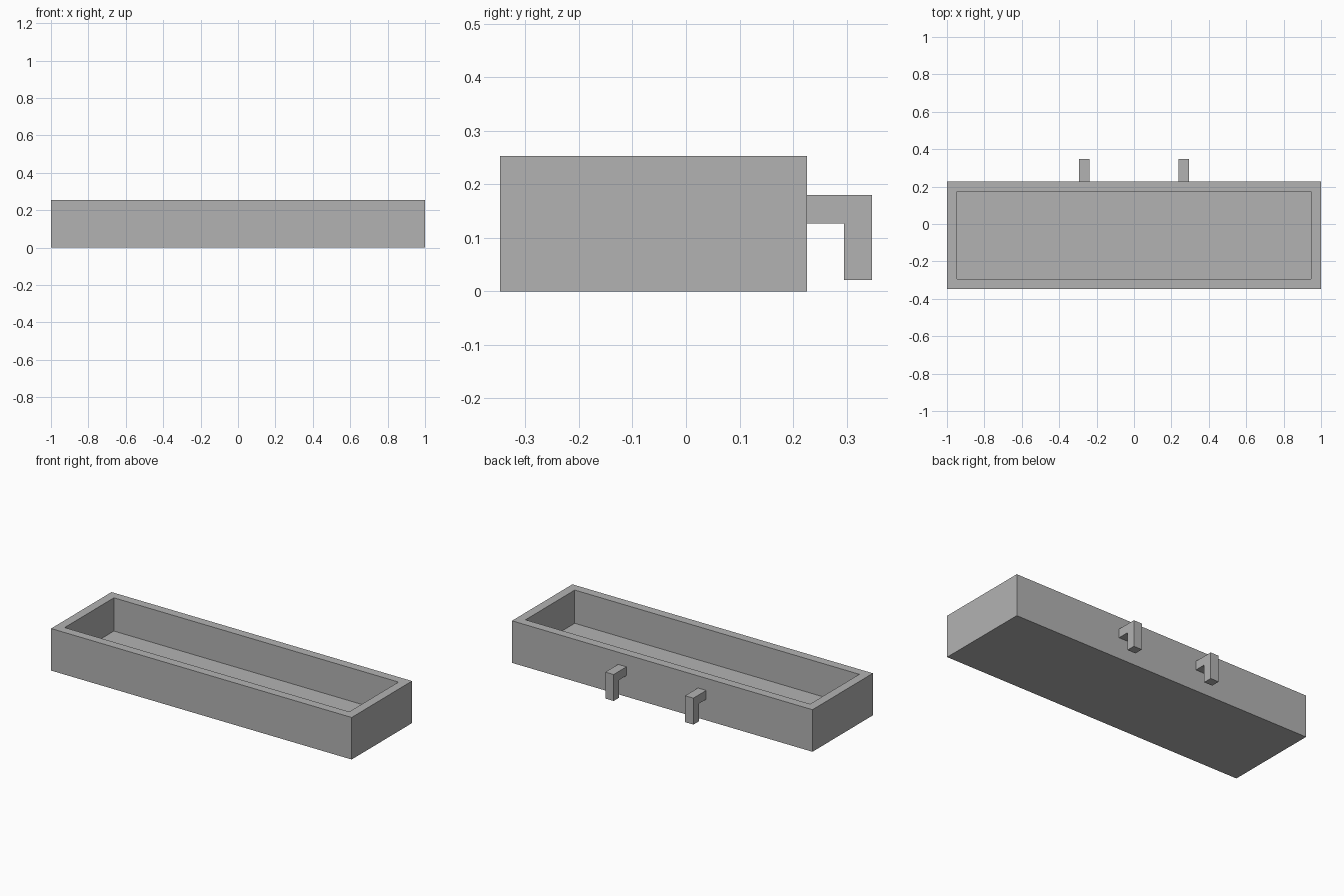
import bpy, bmesh
from mathutils import Vector

cube = bpy.data.objects.get("Cube")
if cube:
    bpy.data.objects.remove(cube, do_unlink=True)

grey = bpy.data.materials.new("plain grey")
grey.use_nodes = True
colour = (0.45, 0.45, 0.45, 1)
grey.diffuse_color = colour
grey.node_tree.nodes["Principled BSDF"].inputs["Base Color"].default_value = colour

LENGTH, HEIGHT, WALL = 2.0, 0.253, 0.053
FRONT, BACK = -0.348, 0.226


def finish(bm, name):
    bmesh.ops.recalc_face_normals(bm, faces=bm.faces)
    mesh = bpy.data.meshes.new(name)
    bm.to_mesh(mesh)
    bm.free()
    mesh.materials.append(grey)
    obj = bpy.data.objects.new(name, mesh)
    bpy.context.collection.objects.link(obj)
    return obj


def extrude_profile(name, points, offset):
    bm = bmesh.new()
    face = bm.faces.new([bm.verts.new(p) for p in points])
    result = bmesh.ops.extrude_face_region(bm, geom=[face], use_keep_orig=True)
    moved = [v for v in result["geom"] if isinstance(v, bmesh.types.BMVert)]
    bmesh.ops.translate(bm, verts=moved, vec=offset)
    return finish(bm, name)


# Open tray: a box whose top is inset to the rim and pushed down to the floor
bm = bmesh.new()
bmesh.ops.create_cube(bm, size=1)
bmesh.ops.scale(bm, verts=bm.verts, vec=(LENGTH, BACK - FRONT, HEIGHT))
bmesh.ops.translate(bm, verts=bm.verts, vec=(0, (FRONT + BACK) / 2, HEIGHT / 2))
bm.normal_update()
top = max(bm.faces, key=lambda f: f.calc_center_median().z)
bmesh.ops.inset_region(bm, faces=[top], thickness=WALL, use_even_offset=True)
floor = bmesh.ops.extrude_face_region(bm, geom=[top])["geom"]
bmesh.ops.delete(bm, geom=[top], context="FACES")
bmesh.ops.translate(bm, verts=[v for v in floor if isinstance(v, bmesh.types.BMVert)],
                    vec=(0, 0, WALL - HEIGHT))
finish(bm, "tray")

# Two hooks on the back, bent downwards
profile = [(BACK, 0.127), (0.295, 0.127), (0.295, 0.021),
           (0.348, 0.021), (0.348, 0.18), (BACK, 0.18)]
for side, name in ((1, "left_hook"), (-1, "right_hook")):
    extrude_profile(name, [(side * 0.238, y, z) for y, z in profile],
                    Vector((side * 0.055, 0, 0)))
